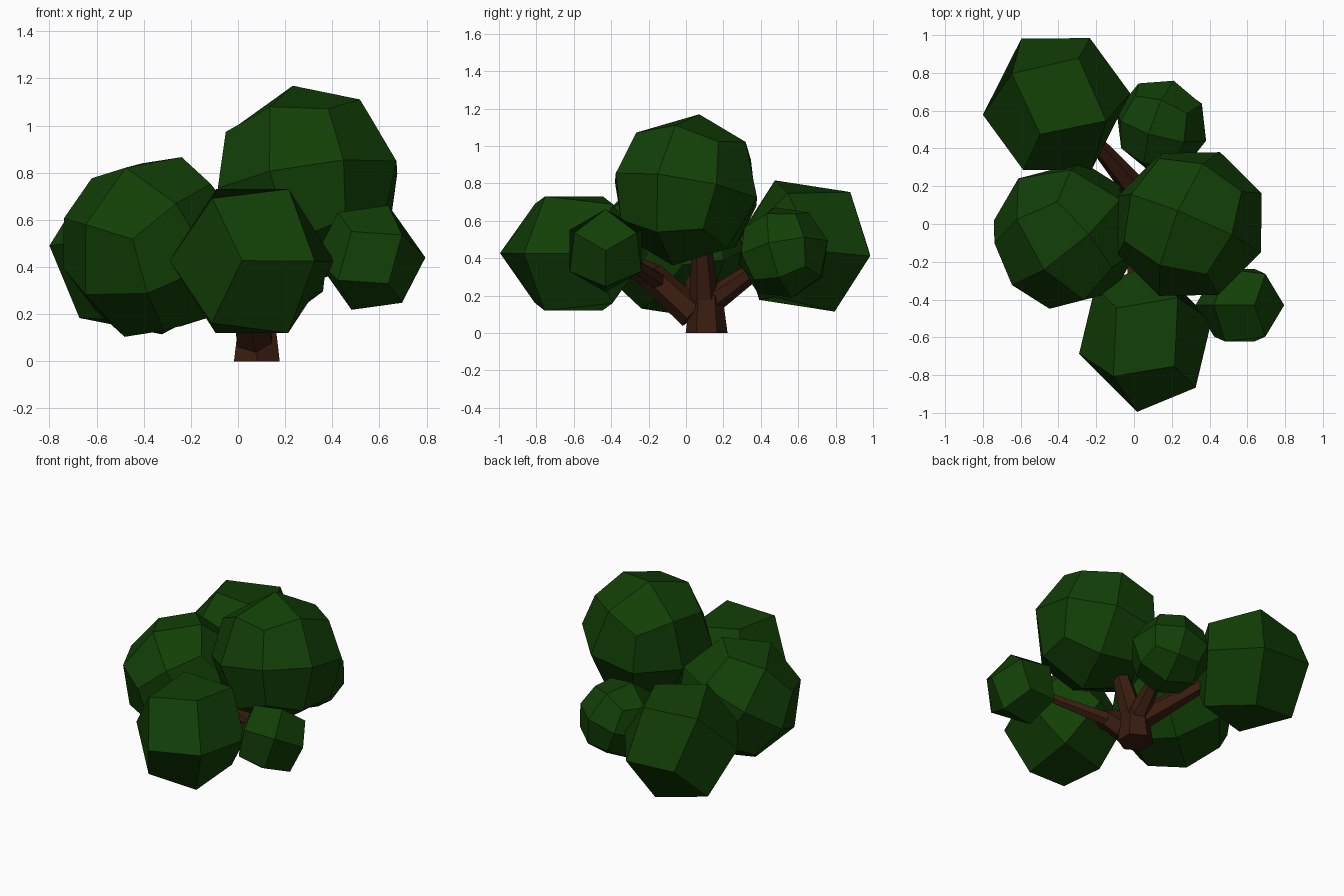
import bpy, bmesh
from mathutils import Matrix, Vector

if "Cube" in bpy.data.objects:
    bpy.data.objects.remove(bpy.data.objects["Cube"])


def material(name, color):
    m = bpy.data.materials.new(name)
    m.diffuse_color = (*color, 1)
    m.use_nodes = True
    m.node_tree.nodes["Principled BSDF"].inputs["Base Color"].default_value = m.diffuse_color
    return m


LEAF = material("leaf_green", (0.006, 0.050, 0.002))
BARK = material("bark_brown", (0.042, 0.012, 0.005))


def finish(bm, name, mat):
    bmesh.ops.recalc_face_normals(bm, faces=bm.faces)
    me = bpy.data.meshes.new(name)
    bm.to_mesh(me)
    bm.free()
    me.materials.append(mat)
    ob = bpy.data.objects.new(name, me)
    bpy.context.collection.objects.link(ob)


def foliage(name, center, radius, a, b, faces, stretch=(1, 1, 1)):
    """Faceted ball of 12 or 24 quads; a and b give its tilted axes."""
    bm = bmesh.new()
    bmesh.ops.create_cube(bm, size=2)
    if faces == 12:
        edges = bm.edges[:]
        bmesh.ops.poke(bm, faces=bm.faces[:])
        for v in bm.verts:
            v.co = v.co.normalized()
        bmesh.ops.dissolve_edges(bm, edges=edges, use_verts=False)
    else:
        bmesh.ops.subdivide_edges(bm, edges=bm.edges[:], cuts=1, use_grid_fill=True)
        for v in bm.verts:
            v.co = v.co.normalized()
    a = Vector(a).normalized()
    c = a.cross(Vector(b)).normalized()
    frame = Matrix.Diagonal(stretch) @ Matrix((a, c.cross(a), c)).transposed()
    for v in bm.verts:
        v.co = Vector(center) + frame @ v.co * radius
    finish(bm, name, LEAF)


# Foliage clumps
foliage("front_foliage", (0.06, -0.60, 0.425), 0.382, (0.74, -0.67, 0), (-0.47, -0.52, 0.71), 12, (0.94, 1.04, 0.98))
foliage("right_foliage", (0.56, -0.43, 0.44), 0.235, (0.58, 0, -0.82), (0.58, 0.71, 0.41), 12)
foliage("back_left_foliage", (-0.41, 0.635, 0.465), 0.395, (-0.60, 0.41, 0.69), (0.65, -0.22, 0.7), 12)
foliage("top_foliage", (0.295, 0.0, 0.765), 0.415, (-0.15, 0.17, 0.97), (0.90, -0.36, 0.20), 24)
foliage("left_foliage", (-0.36, -0.06, 0.485), 0.400, (0.71, 0.47, 0.5), (-0.58, 0.74, 0.2), 24)
foliage("back_foliage", (0.145, 0.52, 0.43), 0.255, (0.9, -0.3, 0.2), (0.3, 0.9, 0.25), 24)


def limb(bm, p, q, r1, r2, sides=6):
    p, q = Vector(p), Vector(q)
    d = q - p
    rot = Vector((0, 0, 1)).rotation_difference(d).to_matrix().to_4x4()
    bmesh.ops.create_cone(bm, cap_ends=True, segments=sides, radius1=r1, radius2=r2,
                          depth=d.length, matrix=Matrix.Translation((p + q) / 2) @ rot)


# Trunk with a fork low down
bm = bmesh.new()
limb(bm, (0.08, 0.11, 0), (0.08, 0.11, 0.20), 0.112, 0.085)
finish(bm, "trunk", BARK)

# Branches reaching into each clump
fork = (0.08, 0.10, 0.15)
bm = bmesh.new()
limb(bm, (0.07, 0.04, 0.10), (0.03, -0.19, 0.31), 0.085, 0.075)
for tip, r1, r2 in [((0.20, 0.08, 0.52), 0.08, 0.05),
                    ((-0.25, 0.0, 0.42), 0.075, 0.04),
                    ((-0.22, 0.45, 0.39), 0.08, 0.04),
                    ((0.13, 0.42, 0.38), 0.07, 0.035)]:
    limb(bm, fork, tip, r1, r2)
limb(bm, (0.03, -0.18, 0.30), (0.0, -0.45, 0.45), 0.07, 0.04)
limb(bm, (0.05, -0.14, 0.27), (0.48, -0.38, 0.43), 0.05, 0.025)
finish(bm, "branches", BARK)
